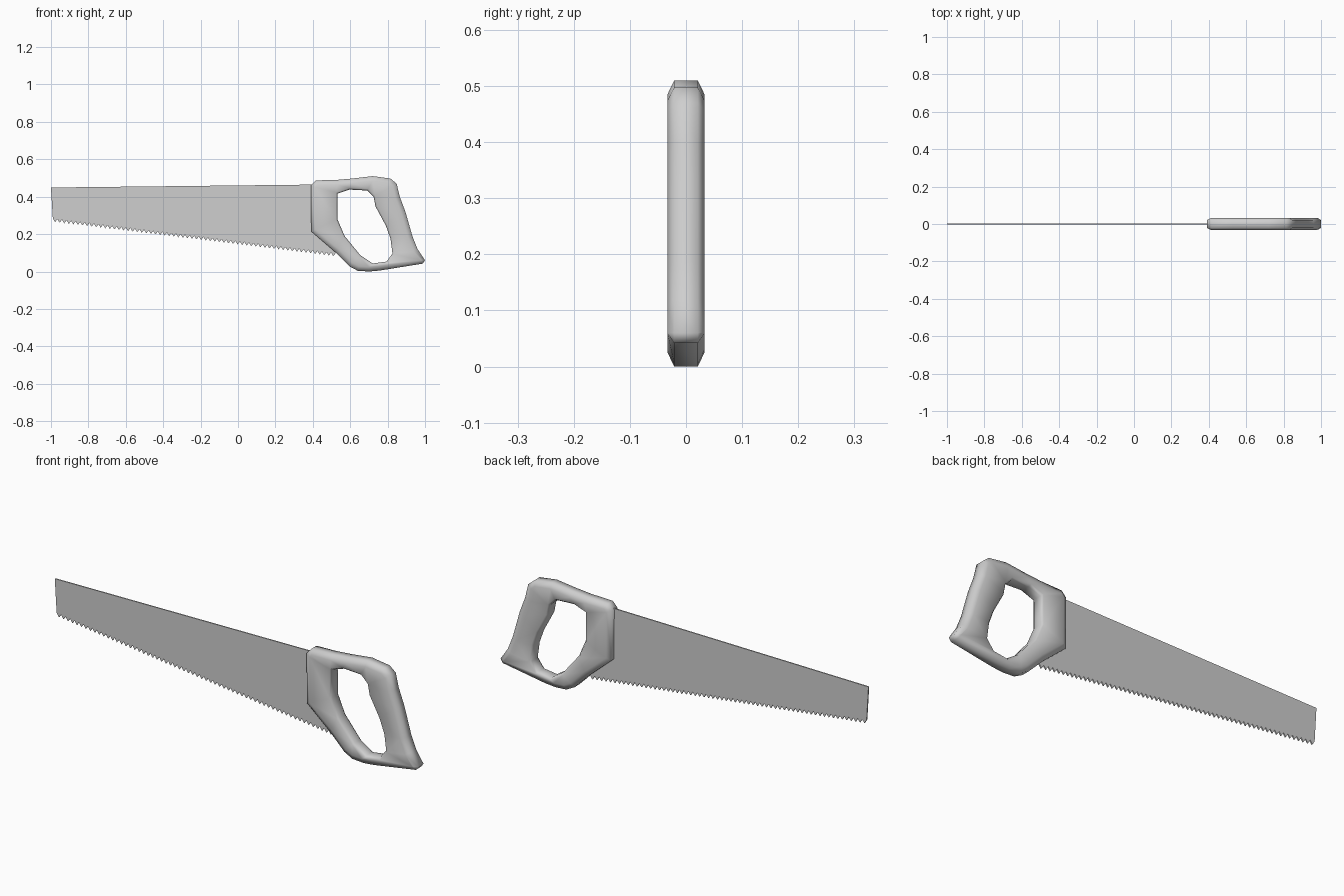
import bpy
import bmesh
import math
from mathutils import Vector

default_cube = bpy.data.objects.get("Cube")
if default_cube:
    bpy.data.objects.remove(default_cube, do_unlink=True)


def make_material(name, colour):
    material = bpy.data.materials.new(name)
    material.use_nodes = True
    material.diffuse_color = colour
    shader = material.node_tree.nodes["Principled BSDF"]
    shader.inputs["Base Color"].default_value = colour
    return material


def make_object(name, bm, material):
    mesh = bpy.data.meshes.new(name)
    bm.to_mesh(mesh)
    bm.free()
    obj = bpy.data.objects.new(name, mesh)
    obj.data.materials.append(material)
    bpy.context.collection.objects.link(obj)
    return obj


def inset(loop, distance):
    """Shift a clockwise loop inward, easing off where its edges are short."""
    result = []
    for i, point in enumerate(loop):
        before = point - loop[i - 1]
        after = loop[(i + 1) % len(loop)] - point
        along = (before.normalized() + after.normalized()).normalized()
        limit = 0.9 * min(before.length, after.length)
        step = math.copysign(min(abs(distance), limit), distance)
        result.append(point + step * Vector((along.y, -along.x)))
    return result


def add_ring(bm, loop, y):
    return [bm.verts.new((p.x, y, p.y)) for p in loop]


def ring_edges(bm, ring):
    return [bm.edges.new((v, ring[i - 1])) for i, v in enumerate(ring)]


def bridge(bm, first, second):
    for i in range(len(first)):
        bm.faces.new((first[i - 1], first[i], second[i], second[i - 1]))


grey = make_material("plain grey", (0.62, 0.62, 0.62, 1))

# Handle profiles, both clockwise from the upper front corner
outline = [Vector(p) for p in (
    (0.39, 0.46), (0.415, 0.487), (0.53, 0.49), (0.61, 0.497), (0.72, 0.51),
    (0.815, 0.497), (0.848, 0.47), (0.865, 0.4), (0.895, 0.32), (0.933, 0.187),
    (0.96, 0.12), (1, 0.06), (0.987, 0.042), (0.757, 0.005), (0.7, 0),
    (0.64, 0.004), (0.596, 0.027), (0.516, 0.107), (0.392, 0.214))]
grip_hole = [Vector(p) for p in (
    (0.532, 0.417), (0.596, 0.438), (0.692, 0.433), (0.725, 0.4),
    (0.735, 0.348), (0.79, 0.246), (0.815, 0.177), (0.826, 0.096),
    (0.794, 0.053), (0.72, 0.043), (0.655, 0.086), (0.57, 0.19),
    (0.532, 0.278))]

# Handle: chamfered walls outside and around the hole, then two flat cheeks
HALF, RIM = 0.033, 0.021
bm = bmesh.new()
cheek_edges = {-HALF: [], HALF: []}
for loop, chamfer in ((outline, 0.025), (grip_hole, -0.009)):
    narrow = inset(loop, chamfer)
    rings = [add_ring(bm, shape, y) for shape, y in (
        (narrow, -HALF), (loop, -RIM), (loop, RIM), (narrow, HALF))]
    cheek_edges[-HALF] += ring_edges(bm, rings[0])
    cheek_edges[HALF] += ring_edges(bm, rings[-1])
    for first, second in zip(rings, rings[1:]):
        bridge(bm, first, second)
for y, edges in cheek_edges.items():
    bmesh.ops.triangle_fill(bm, use_beauty=True, edges=edges,
                            normal=(0, math.copysign(1, y), 0))
bmesh.ops.recalc_face_normals(bm, faces=bm.faces[:])
handle = make_object("handle", bm, grey)
bpy.ops.object.select_all(action="DESELECT")
handle.select_set(True)
bpy.context.view_layer.objects.active = handle
bpy.ops.object.shade_smooth_by_angle(angle=math.radians(75))

# Blade: tapered sheet whose lower edge is a row of teeth
TEETH = 62
toe, heel = Vector((-0.99, 0.283)), Vector((0.522, 0.098))
pitch = (heel - toe) / TEETH
blade_loop = [Vector((heel.x, 0.466)), Vector((-1, 0.449))]
for i in range(TEETH):
    root = toe + pitch * i
    tip = root + pitch * 0.5 + Vector((0, -0.018))
    blade_loop += [root, tip]
blade_loop.append(heel)

bm = bmesh.new()
bm.faces.new(add_ring(bm, blade_loop, 0))
blade = make_object("blade", bm, grey)
sheet = blade.modifiers.new("sheet thickness", "SOLIDIFY")
sheet.thickness = 0.006
sheet.offset = 0
